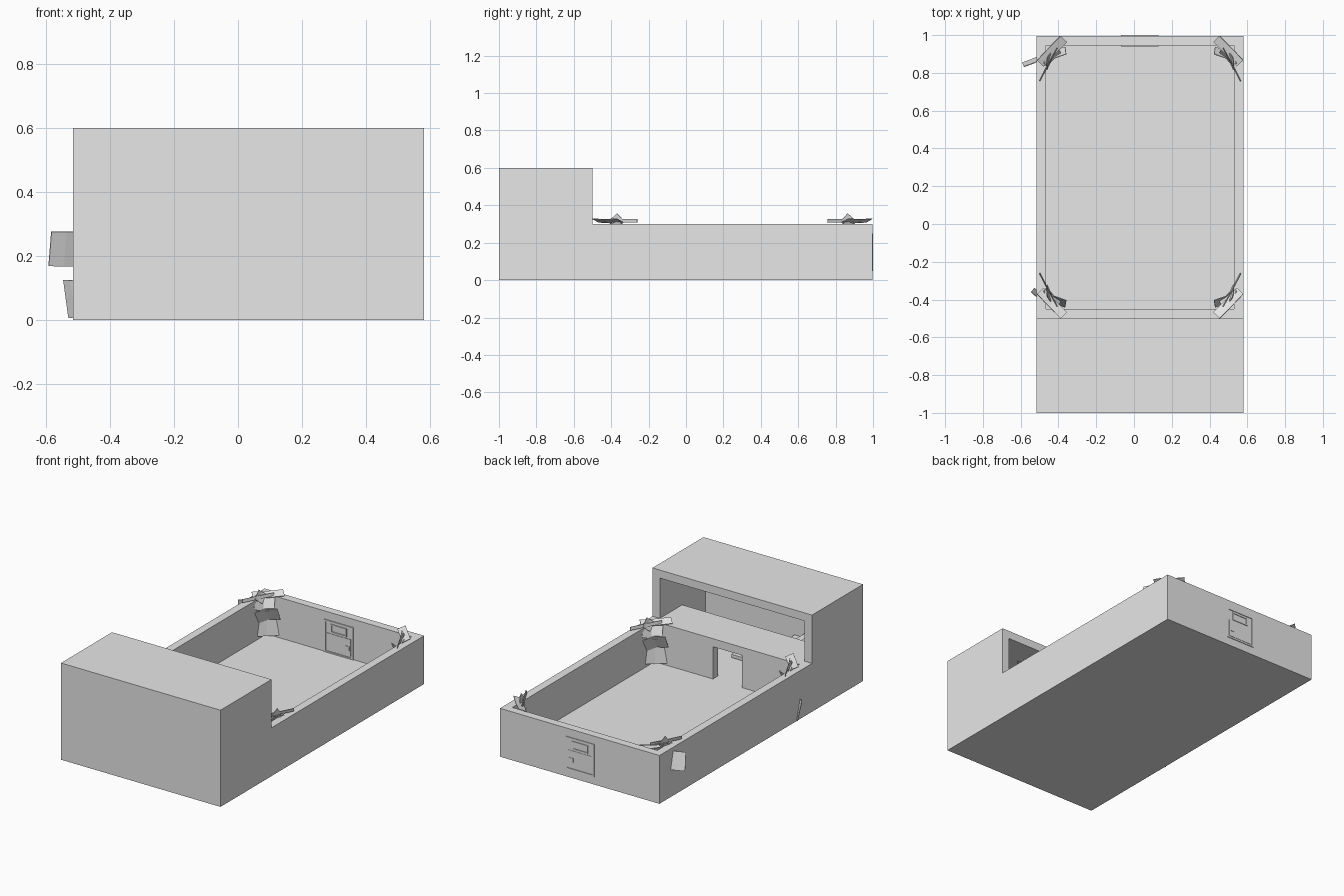
import bpy, bmesh, math
from mathutils import Matrix, Vector

if "Cube" in bpy.data.objects:
    bpy.data.objects.remove(bpy.data.objects["Cube"])

grey = bpy.data.materials.new("plain_grey")
grey.diffuse_color = (0.8, 0.8, 0.8, 1)
grey.use_nodes = True
grey.node_tree.nodes["Principled BSDF"].inputs["Base Color"].default_value = grey.diffuse_color


def finish(name, bm):
    bmesh.ops.recalc_face_normals(bm, faces=bm.faces)
    me = bpy.data.meshes.new(name)
    bm.to_mesh(me)
    bm.free()
    me.materials.append(grey)
    ob = bpy.data.objects.new(name, me)
    bpy.context.collection.objects.link(ob)
    return ob


def add_box(bm, lo, hi):
    lo, hi = Vector(lo), Vector(hi)
    m = Matrix.Translation((lo + hi) / 2) @ Matrix.Diagonal((*(hi - lo), 1))
    bmesh.ops.create_cube(bm, size=1, matrix=m)


def boxes(name, *parts):
    bm = bmesh.new()
    for lo, hi in parts:
        add_box(bm, lo, hi)
    return finish(name, bm)


# Main dimensions
XL, XR, T = -0.515, 0.58, 0.05
YF, YM, YB = -1.0, -0.5, 0.996
IL, IR = XL + T, XR - T
DL, DR = -0.07, 0.13          # doorway sides

# Ground slab under yard and house
boxes("floor", ((XL, YF, 0), (XR, YB, T)))

# Low yard walls
boxes("yard_walls",
      ((XL, YM, T), (IL, YB, 0.3)),
      ((IR, YM, T), (XR, YB, 0.3)),
      ((IL, YB - T, T), (IR, YB, 0.3)))

# Wall between yard and house, with open doorway
boxes("doorway_wall",
      ((IL, YM, T), (DL, YM + T, 0.3)),
      ((DR, YM, T), (IR, YM + T, 0.3)),
      ((DL, YM, 0.25), (DR, YM + T, 0.3)))

# House shell, open to the yard on the upper floor
boxes("house_shell",
      ((XL, YF, T), (IL, YM, 0.6)),
      ((IR, YF, T), (XR, YM, 0.6)),
      ((IL, YF, T), (IR, YF + T, 0.6)),
      ((IL, YF + T, 0.55), (IR, YM, 0.6)))
boxes("upper_floor", ((IL, -0.72, 0.25), (IR, YM, 0.3)))

# Stairs behind the upper floor
steps = []
n = 9
for i in range(n):
    x1 = 0.2 - i * 0.07
    z = T + (i + 1) * 0.25 / n
    steps.append(((x1 - 0.08, YF + T, z - 0.02), (x1, -0.73, z)))
boxes("stairs", *steps)

# Gate: thin frame, window rim and handle on both faces of the back wall
for name, y0, y1 in (("gate_outside", YB, 1.0),
                     ("gate_inside", YB - T - 0.006, YB - T)):
    ym = (y0 + y1) / 2
    a, b = (y0, ym) if name == "gate_outside" else (ym, y1)
    boxes(name,
          ((DL, y0, 0.05), (DL + 0.012, y1, 0.25)),
          ((DR - 0.012, y0, 0.05), (DR, y1, 0.25)),
          ((DL + 0.012, y0, 0.238), (DR - 0.012, y1, 0.25)),
          ((DL + 0.012, y0, 0.05), (DR - 0.012, y1, 0.058)),
          ((DL + 0.018, a, 0.064), (DR - 0.018, b, 0.17)),
          ((-0.025, y0, 0.178), (0.085, y1, 0.186)),
          ((-0.025, y0, 0.222), (0.085, y1, 0.230)),
          ((-0.025, y0, 0.186), (-0.017, y1, 0.222)),
          ((0.077, y0, 0.186), (0.085, y1, 0.222)),
          ((0.075, y0, 0.10), (0.105, y1, 0.125)))


def sheet(bm, m, w, h, bend):
    """Thin folded scrap: two panels meeting at a central crease."""
    rows = []
    for off in (-0.002, 0.002):
        rows.append([[bm.verts.new(m @ Vector((x * w / 2, off + abs(x) * bend, z * h / 2)))
                      for x in (-1, 0, 1)] for z in (-1, 1)])
    p, q = rows
    for i in (0, 1):
        for r in rows:
            bm.faces.new((r[0][i], r[0][i + 1], r[1][i + 1], r[1][i]))
        for k in (0, 1):
            bm.faces.new((p[k][i], p[k][i + 1], q[k][i + 1], q[k][i]))
    for i in (0, 2):
        bm.faces.new((p[0][i], p[1][i], q[1][i], q[0][i]))


# Scraps: inward x, inward y, z, width, height, yaw, tilt, roll, bend
SCRAPS = [
    (0.03, 0.04, 0.125, 0.15, 0.12, -48, 8, 3, 0.004),
    (0.04, 0.05, 0.205, 0.13, 0.09, -38, -22, -12, 0.018),
    (0.02, 0.06, 0.265, 0.12, 0.08, -58, 25, 15, 0.015),
    (0.03, 0.03, 0.315, 0.18, 0.05, -46, 68, 0, 0.004),
    (0.01, 0.10, 0.317, 0.20, 0.02, -62, 10, 0, 0.002),
    (0.01, 0.08, 0.315, 0.06, 0.06, -75, 15, 40, 0.004),
]
for name, cx, cy, sx, sy in (("scraps_back_left", IL, 0.946, 1, -1),
                             ("scraps_back_right", IR, 0.946, -1, -1),
                             ("scraps_front_left", IL, -0.45, 1, 1),
                             ("scraps_front_right", IR, -0.45, -1, 1)):
    bm = bmesh.new()
    for dx, dy, z, w, h, yaw, tilt, roll, bend in SCRAPS:
        m = (Matrix.Translation((cx, cy, 0)) @ Matrix.Diagonal((sx, sy, 1, 1))
             @ Matrix.Translation((dx, dy, z))
             @ Matrix.Rotation(math.radians(yaw), 4, 'Z')
             @ Matrix.Rotation(math.radians(tilt), 4, 'X')
             @ Matrix.Rotation(math.radians(roll), 4, 'Y'))
        sheet(bm, m, w, h, bend)
    finish(name, bm)

# Scraps poking through the left wall
for name, x, y, z, w, h, yaw in (("outer_scrap_back", -0.54, 0.86, 0.222, 0.10, 0.11, 22),
                                 ("outer_scrap_front", -0.515, -0.37, 0.066, 0.06, 0.12, -40)):
    bm = bmesh.new()
    m = (Matrix.Translation((x, y, z)) @ Matrix.Rotation(math.radians(yaw), 4, 'Z')
         @ Matrix.Rotation(math.radians(12), 4, 'X'))
    sheet(bm, m, w, h, 0.002)
    finish(name, bm)
